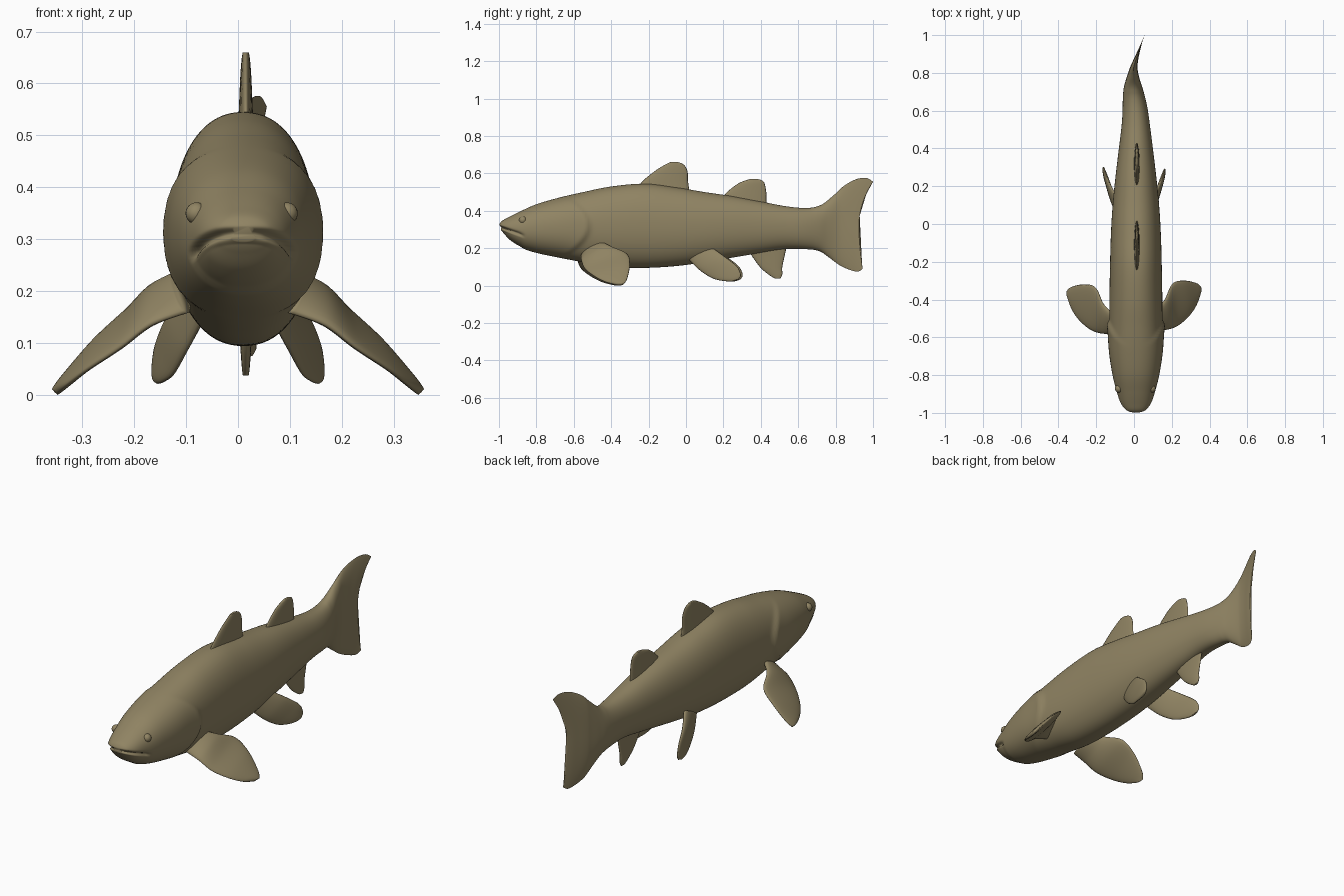
import bpy
import bmesh
import math
from mathutils import Vector

default_cube = bpy.data.objects.get("Cube")
if default_cube:
    bpy.data.objects.remove(default_cube, do_unlink=True)

# Single olive skin colour
skin = bpy.data.materials.new("olive_brown_skin")
skin.use_nodes = True
skin_colour = (0.28, 0.23, 0.125, 1)
skin.diffuse_color = skin_colour
shader = skin.node_tree.nodes["Principled BSDF"]
shader.inputs["Base Color"].default_value = skin_colour
shader.inputs["Roughness"].default_value = 0.6


def clamp(value):
    return max(0.0, min(1.0, value))


def smooth_stations(stations, steps):
    """Catmull-Rom curve through tuples of any length."""
    padded = [stations[0]] + list(stations) + [stations[-1]]
    result = []
    for a, b, c, d in zip(padded, padded[1:], padded[2:], padded[3:]):
        for step in range(steps):
            t = step / steps
            result.append([
                q + 0.5 * t * (r - p + t * (2 * p - 5 * q + 4 * r - s
                                            + t * (3 * (q - r) + s - p)))
                for p, q, r, s in zip(a, b, c, d)])
    result.append(list(stations[-1]))
    return result


def finish(name, bm):
    bmesh.ops.recalc_face_normals(bm, faces=bm.faces)
    mesh = bpy.data.meshes.new(name)
    bm.to_mesh(mesh)
    bm.free()
    mesh.materials.append(skin)
    obj = bpy.data.objects.new(name, mesh)
    bpy.context.collection.objects.link(obj)
    mesh.shade_smooth()
    return obj


def loft(name, rings):
    """Skin a row of closed rings and cap both ends."""
    bm = bmesh.new()
    loops = [[bm.verts.new(point) for point in ring] for ring in rings]
    count = len(loops[0])
    for near, far in zip(loops, loops[1:]):
        for i in range(count):
            j = (i + 1) % count
            bm.faces.new((near[i], near[j], far[j], far[i]))
    bm.faces.new(loops[0])
    bm.faces.new(loops[-1])
    return finish(name, bm)


def spine_x(y):
    """Sideways bend of the spine, ending in a tail flick."""
    dip = 0.016 * math.exp(-((y - 0.76) / 0.13) ** 2)
    return 0.01 - dip + 0.046 * clamp((y - 0.82) / 0.18) ** 1.4


def body_point(y, top, bottom, half_width, angle):
    c, s = math.cos(angle), math.sin(angle)
    # Tail sections become pinched and sweep backwards at both lobes
    tail = clamp((y - 0.7) / 0.225)
    side = math.copysign(abs(c) ** (0.9 + 1.1 * tail), c)
    rise = math.copysign(abs(s) ** 0.93, s)
    z = (top + bottom) / 2 + (top - bottom) / 2 * rise
    sweep = (0.075 if s > 0 else 0.02) * tail * rise * rise

    # Gill cover swelling with a crisp curved rear edge
    behind = y - (-0.535 - 5 * (z - 0.32) ** 2)
    if behind < 0:
        gill = math.exp(behind / 0.12)
    else:
        gill = math.exp(-(behind / 0.02) ** 2)
    gill *= 0.014 * abs(c)

    # Mouth crease and slightly recessed lower jaw
    crease_z = 0.312 - 0.35 * (y + 1)
    mouth = clamp((-0.86 - y) / 0.04)
    groove = mouth * math.exp(-((z - crease_z) / 0.009) ** 2)
    jaw = 0.014 * mouth * clamp((crease_z - z) / 0.02)
    width = max(half_width + gill - 0.014 * groove, 0.001)
    y_out = y + sweep + 0.012 * groove + jaw
    return (spine_x(y_out) + width * side, y_out, z)


# Body and tail: length position, top, bottom, half width
body_stations = [
    (-1, 0.325, 0.295, 0.03), (-0.985, 0.345, 0.275, 0.055),
    (-0.95, 0.365, 0.24, 0.08), (-0.89, 0.395, 0.205, 0.1),
    (-0.8, 0.435, 0.175, 0.122), (-0.68, 0.47, 0.15, 0.138),
    (-0.55, 0.5, 0.125, 0.14), (-0.4, 0.53, 0.1, 0.14),
    (-0.22, 0.545, 0.095, 0.137), (-0.05, 0.525, 0.105, 0.132),
    (0.1, 0.5, 0.125, 0.123), (0.25, 0.478, 0.15, 0.108),
    (0.4, 0.45, 0.175, 0.09), (0.53, 0.425, 0.195, 0.074),
    (0.64, 0.415, 0.195, 0.063), (0.71, 0.428, 0.185, 0.052),
    (0.76, 0.475, 0.15, 0.038), (0.81, 0.535, 0.11, 0.024),
    (0.86, 0.57, 0.085, 0.014), (0.9, 0.575, 0.075, 0.008),
    (0.925, 0.555, 0.09, 0.003),
]
segments = 96
loft("body_and_tail", [
    [body_point(*station, math.tau * i / segments) for i in range(segments)]
    for station in smooth_stations(body_stations, 10)])


def fin(name, stations, thickness, mirror=False, shift=0.0):
    """Lens-section fin from leading and trailing edge points, root to tip."""
    rows = smooth_stations(stations, 8)
    edges = [(Vector(row[:3]), Vector(row[3:])) for row in rows]
    span = sum(edges[-1], Vector()) - sum(edges[0], Vector())
    rings = []
    for index, (lead, trail) in enumerate(edges):
        along = index / (len(edges) - 1)
        normal = (trail - lead).cross(span).normalized()
        half = thickness * (1 - 0.65 * along)
        ring = []
        for i in range(24):
            angle = math.tau * i / 24
            point = lead.lerp(trail, (1 - math.cos(angle)) / 2)
            point = point + normal * half * math.sin(angle)
            if mirror:
                point = Vector((-point.x, point.y + shift, point.z))
            ring.append(point)
        rings.append(ring)
    return loft(name, rings)


# Paired fins: leading edge point then trailing edge point
pectoral = [
    (0.10, -0.56, 0.16, 0.12, -0.45, 0.235),
    (0.17, -0.56, 0.135, 0.165, -0.4, 0.21),
    (0.23, -0.54, 0.09, 0.205, -0.315, 0.17),
    (0.29, -0.49, 0.05, 0.27, -0.3, 0.11),
    (0.33, -0.43, 0.02, 0.335, -0.315, 0.035),
    (0.35, -0.37, 0.005, 0.355, -0.335, 0.008),
]
pelvic = [
    (0.07, 0.01, 0.145, 0.09, 0.13, 0.21),
    (0.1, 0.07, 0.085, 0.13, 0.2, 0.16),
    (0.125, 0.14, 0.04, 0.155, 0.27, 0.105),
    (0.145, 0.2, 0.025, 0.163, 0.293, 0.06),
    (0.155, 0.245, 0.022, 0.162, 0.283, 0.035),
]
for side, mirror in (("left", False), ("right", True)):
    fin(side + "_pectoral_fin", pectoral, 0.022, mirror, -0.02)
    fin(side + "_pelvic_fin", pelvic, 0.018, mirror, 0.01)

# Midline fins: height, leading y, trailing y
midline_fins = {
    "front_dorsal_fin": [(0.5, -0.26, 0.02), (0.55, -0.24, 0.012),
                         (0.61, -0.17, 0.008), (0.645, -0.115, -0.01),
                         (0.66, -0.085, -0.04)],
    "rear_dorsal_fin": [(0.43, 0.18, 0.43), (0.49, 0.21, 0.43),
                        (0.54, 0.27, 0.422), (0.56, 0.31, 0.41),
                        (0.57, 0.345, 0.385)],
    "anal_fin": [(0.22, 0.32, 0.54), (0.17, 0.345, 0.53),
                 (0.1, 0.395, 0.515), (0.06, 0.44, 0.515),
                 (0.038, 0.475, 0.505)],
}
for name, stations in midline_fins.items():
    x = 0.015
    fin(name, [(x, lead, z, x, trail, z) for z, lead, trail in stations], 0.016)

# Small bulging eyes
for side, x in (("left", 0.094), ("right", -0.08)):
    bm = bmesh.new()
    bmesh.ops.create_uvsphere(bm, u_segments=20, v_segments=12, radius=0.021)
    bmesh.ops.translate(bm, verts=bm.verts, vec=(x, -0.872, 0.35))
    finish(side + "_eye", bm)
